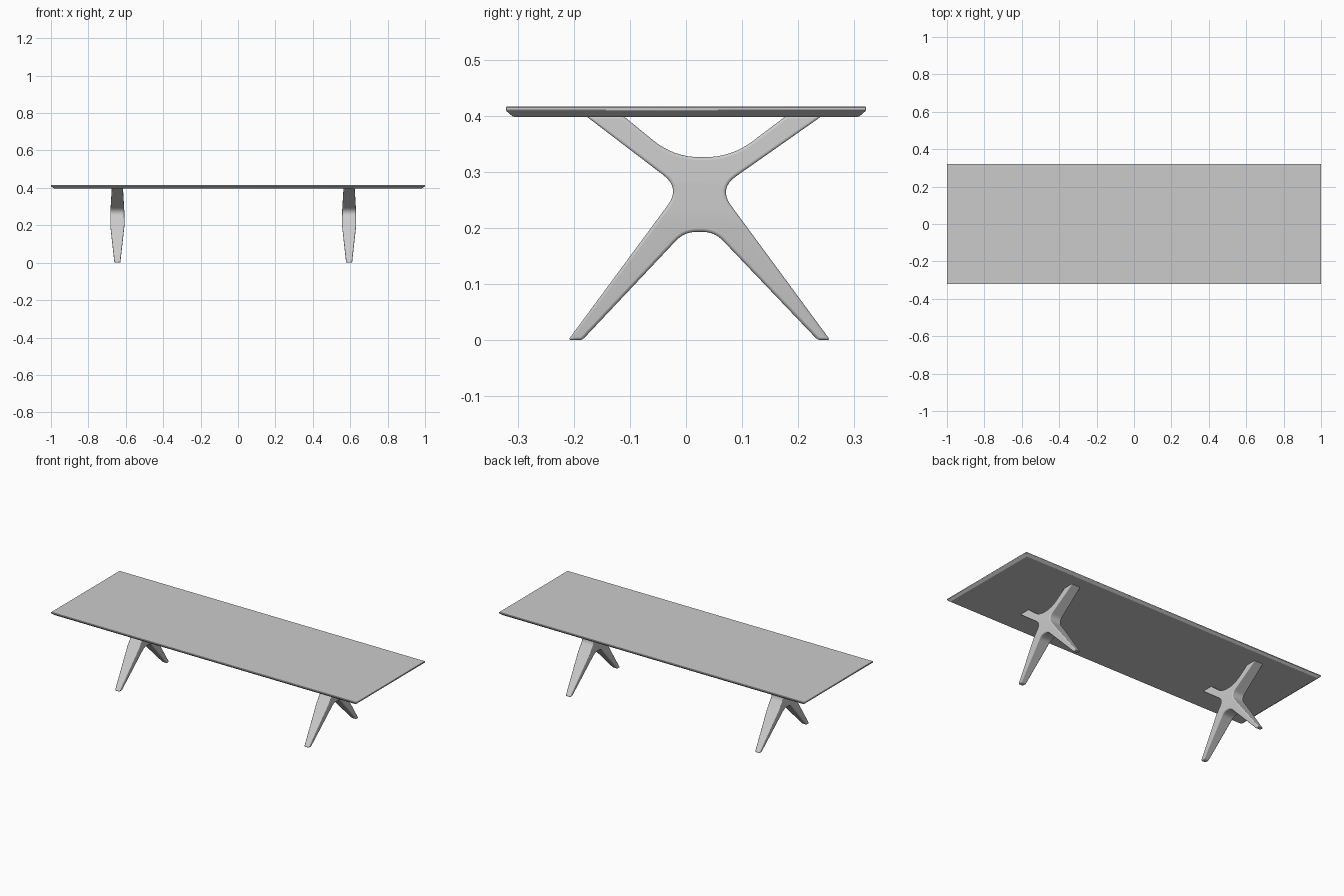
import bpy, bmesh
from mathutils import Vector

cube = bpy.data.objects.get("Cube")
if cube:
    bpy.data.objects.remove(cube)

GREY = (0.6, 0.6, 0.6, 1)
mat = bpy.data.materials.new("light grey")
mat.use_nodes = True
mat.diffuse_color = GREY
mat.node_tree.nodes["Principled BSDF"].inputs["Base Color"].default_value = GREY


def finish(bm, name, bevel, segments):
    """Turn a bmesh into a softly bevelled object."""
    bmesh.ops.recalc_face_normals(bm, faces=bm.faces)
    mesh = bpy.data.meshes.new(name)
    bm.to_mesh(mesh)
    bm.free()
    mesh.materials.append(mat)
    ob = bpy.data.objects.new(name, mesh)
    bpy.context.collection.objects.link(ob)
    mod = ob.modifiers.new("soft edges", "BEVEL")
    mod.width, mod.segments, mod.limit_method = bevel, segments, "ANGLE"
    bpy.ops.object.select_all(action="DESELECT")
    ob.select_set(True)
    bpy.context.view_layer.objects.active = ob
    bpy.ops.object.shade_smooth_by_angle()
    return ob


def rounded(corners, steps=8):
    """Outline from (y, z, tangent length) corners, rounding each with a curve."""
    pts = []
    for i, (y, z, cut) in enumerate(corners):
        p = Vector((y, z))
        if not cut:
            pts.append(p)
            continue
        before, after = Vector(corners[i - 1][:2]), Vector(corners[(i + 1) % len(corners)][:2])
        a = p + (before - p).normalized() * cut
        b = p + (after - p).normalized() * cut
        for s in range(steps + 1):
            t = s / steps
            pts.append(a * (1 - t) ** 2 + p * 2 * t * (1 - t) + b * t * t)
    return pts


# Table top: a thin slab whose lower edge is chamfered inward
bm = bmesh.new()
rings = []
for x, y, z in ((0.985, 0.308, 0.398), (1, 0.321, 0.409), (1, 0.321, 0.416)):
    rings.append([bm.verts.new((sx * x, sy * y, z))
                  for sx, sy in ((-1, -1), (1, -1), (1, 1), (-1, 1))])
for low, high in zip(rings, rings[1:]):
    for i in range(4):
        j = (i + 1) % 4
        bm.faces.new((low[i], low[j], high[j], high[i]))
bm.faces.new(rings[0])
bm.faces.new(rings[-1])
finish(bm, "table_top", 0.0015, 1)

# X-shaped trestle outline: y, z, corner rounding
OUTLINE = [
    (-0.21, 0, 0), (-0.185, 0, 0),
    (-0.003, 0.193, 0.022), (0.051, 0.193, 0.022),
    (0.235, 0, 0), (0.257, 0, 0),
    (0.058, 0.27, 0.038),
    (0.243, 0.4, 0), (0.179, 0.4, 0),
    (0.081, 0.326, 0.048), (-0.022, 0.326, 0.048),
    (-0.112, 0.4, 0), (-0.179, 0.4, 0),
    (-0.01, 0.271, 0.038),
]
# Half thickness of the trestle at each height
THICKNESS = [(0, 0.016), (0.2, 0.038), (0.28, 0.037), (0.4, 0.03)]


def half_thickness(z):
    for (z0, h0), (z1, h1) in zip(THICKNESS, THICKNESS[1:]):
        if z <= z1 + 1e-5:
            return h0 + (h1 - h0) * (z - z0) / (z1 - z0)
    return THICKNESS[-1][1]


def trestle(name, x):
    bm = bmesh.new()
    face = bm.faces.new([bm.verts.new((-1, p.x, p.y)) for p in rounded(OUTLINE)])
    grown = bmesh.ops.extrude_face_region(bm, geom=[face])["geom"]
    for v in grown:
        if isinstance(v, bmesh.types.BMVert):
            v.co.x = 1
    # Cut at the heights where the taper changes, then taper
    for z, _ in THICKNESS[1:-1]:
        bmesh.ops.bisect_plane(bm, geom=bm.verts[:] + bm.edges[:] + bm.faces[:],
                               plane_co=(0, 0, z), plane_no=(0, 0, 1))
    for v in bm.verts:
        v.co.x = x + v.co.x * half_thickness(v.co.z)
    finish(bm, name, 0.005, 3)


trestle("right_trestle", -0.645)
trestle("left_trestle", 0.594)
